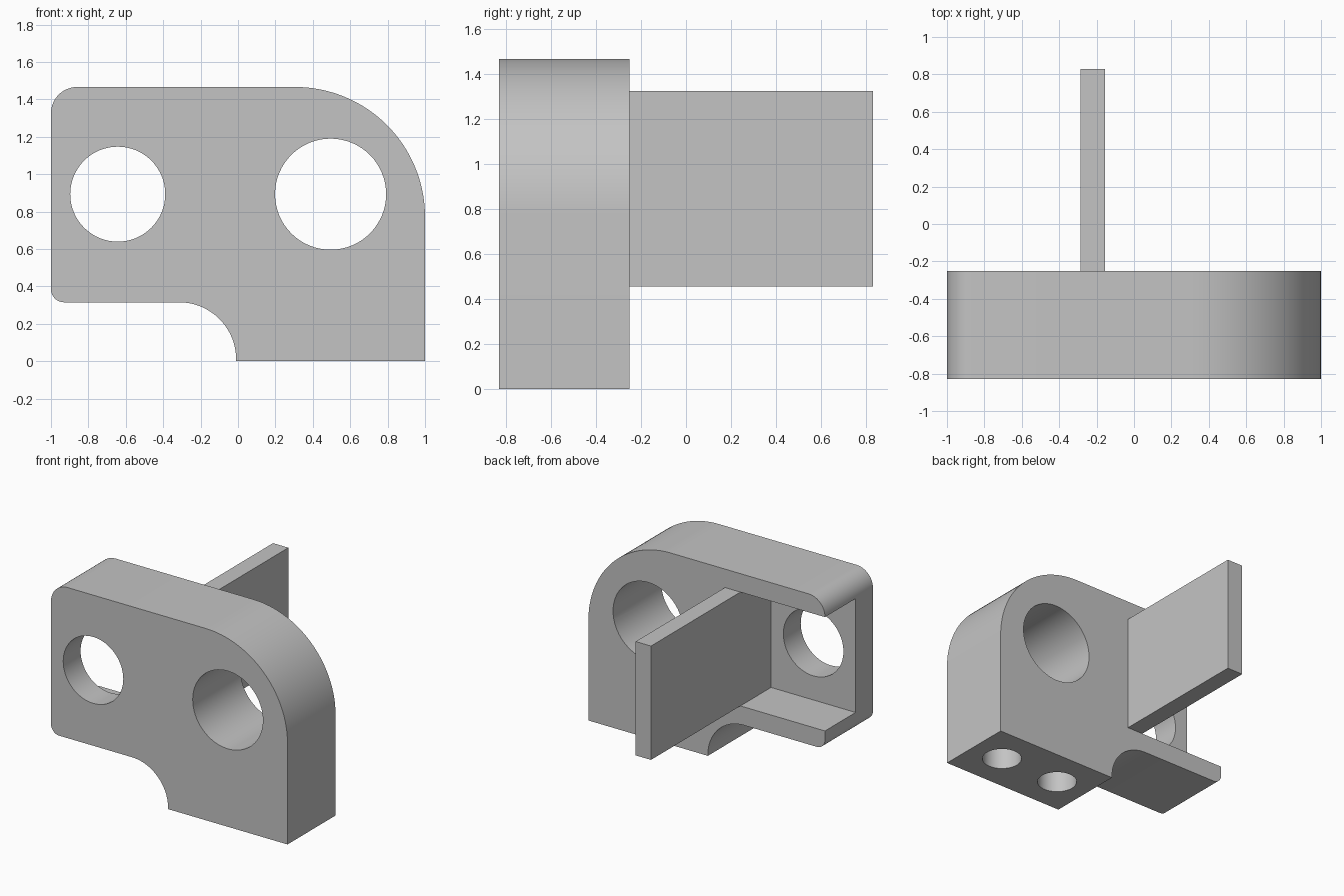
import bpy, bmesh, math
from mathutils import Matrix

default = bpy.data.objects.get("Cube")
if default:
    bpy.data.objects.remove(default, do_unlink=True)

grey = bpy.data.materials.new("plain_grey")
grey.use_nodes = True
color = (0.55, 0.55, 0.55, 1)
grey.diffuse_color = color
grey.node_tree.nodes["Principled BSDF"].inputs["Base Color"].default_value = color

FRONT, BACK, TAIL = -0.83, -0.25, 0.83
POCKET_Y = -0.62                   # back of the front web
LOW, HIGH = 0.455, 1.325           # pocket and rib heights
RIB_LEFT, RIB_RIGHT = -0.285, -0.155


def make_object(name, bm):
    bmesh.ops.recalc_face_normals(bm, faces=bm.faces)
    mesh = bpy.data.meshes.new(name)
    bm.to_mesh(mesh)
    bm.free()
    mesh.materials.append(grey)
    obj = bpy.data.objects.new(name, mesh)
    bpy.context.collection.objects.link(obj)
    return obj


def box(name, x0, x1, y0, y1, z0, z1):
    bm = bmesh.new()
    bmesh.ops.create_cube(bm, size=1)
    for v in bm.verts:
        v.co.x = x1 if v.co.x > 0 else x0
        v.co.y = y1 if v.co.y > 0 else y0
        v.co.z = z1 if v.co.z > 0 else z0
    return make_object(name, bm)


def cylinder(name, center, radius, depth, along_y=False):
    bm = bmesh.new()
    turn = Matrix.Rotation(math.pi / 2, 4, "X") if along_y else Matrix()
    bmesh.ops.create_cone(bm, cap_ends=True, segments=64, radius1=radius,
                          radius2=radius, depth=depth,
                          matrix=Matrix.Translation(center) @ turn)
    return make_object(name, bm)


def arc(cx, cz, r, start, end, steps):
    angles = [math.radians(start + (end - start) * i / steps) for i in range(steps + 1)]
    return [(cx + r * math.cos(a), cz + r * math.sin(a)) for a in angles]


def cut(target, cutter):
    mod = target.modifiers.new("cut", "BOOLEAN")
    mod.operation = "DIFFERENCE"
    mod.solver = "EXACT"
    mod.object = cutter
    bpy.context.view_layer.objects.active = target
    bpy.ops.object.modifier_apply(modifier=mod.name)
    bpy.data.objects.remove(cutter, do_unlink=True)


# Bracket body: rounded outline pushed through its depth
outline = [(1, 0)]
outline += arc(0.305, 0.771, 0.695, 0, 90, 32)
outline += arc(-0.86, 1.326, 0.14, 90, 180, 12)
outline += arc(-0.93, 0.385, 0.07, 180, 270, 10)
outline += arc(-0.315, 0.01, 0.305, 90, 0, 20)
outline += [(-0.01, 0)]
bm = bmesh.new()
face = bm.faces.new([bm.verts.new((x, FRONT, z)) for x, z in outline])
grown = bmesh.ops.extrude_face_region(bm, geom=[face])["geom"]
bmesh.ops.translate(bm, vec=(0, BACK - FRONT, 0),
                    verts=[g for g in grown if isinstance(g, bmesh.types.BMVert)])
body = make_object("bracket_body", bm)

# Pocket open to the back and to one end
cut(body, box("pocket_cutter", -1.3, RIB_LEFT, POCKET_Y, 0, LOW, HIGH))

# Two bores from front to back
for x, radius in ((-0.643, 0.254), (0.495, 0.297)):
    cut(body, cylinder("bore_cutter", (x, -0.54, 0.893), radius, 1, along_y=True))

# Two blind holes in the foot
for x in (0.245, 0.745):
    cut(body, cylinder("foot_hole_cutter", (x, -0.54, 0), 0.136, 0.8))

# Upright rib running backwards from the pocket wall
rib = box("rear_rib", RIB_LEFT, RIB_RIGHT, BACK, TAIL, LOW, HIGH)

bpy.ops.object.select_all(action="DESELECT")
body.select_set(True)
bpy.context.view_layer.objects.active = body
bpy.ops.object.shade_smooth_by_angle(angle=math.radians(30))
